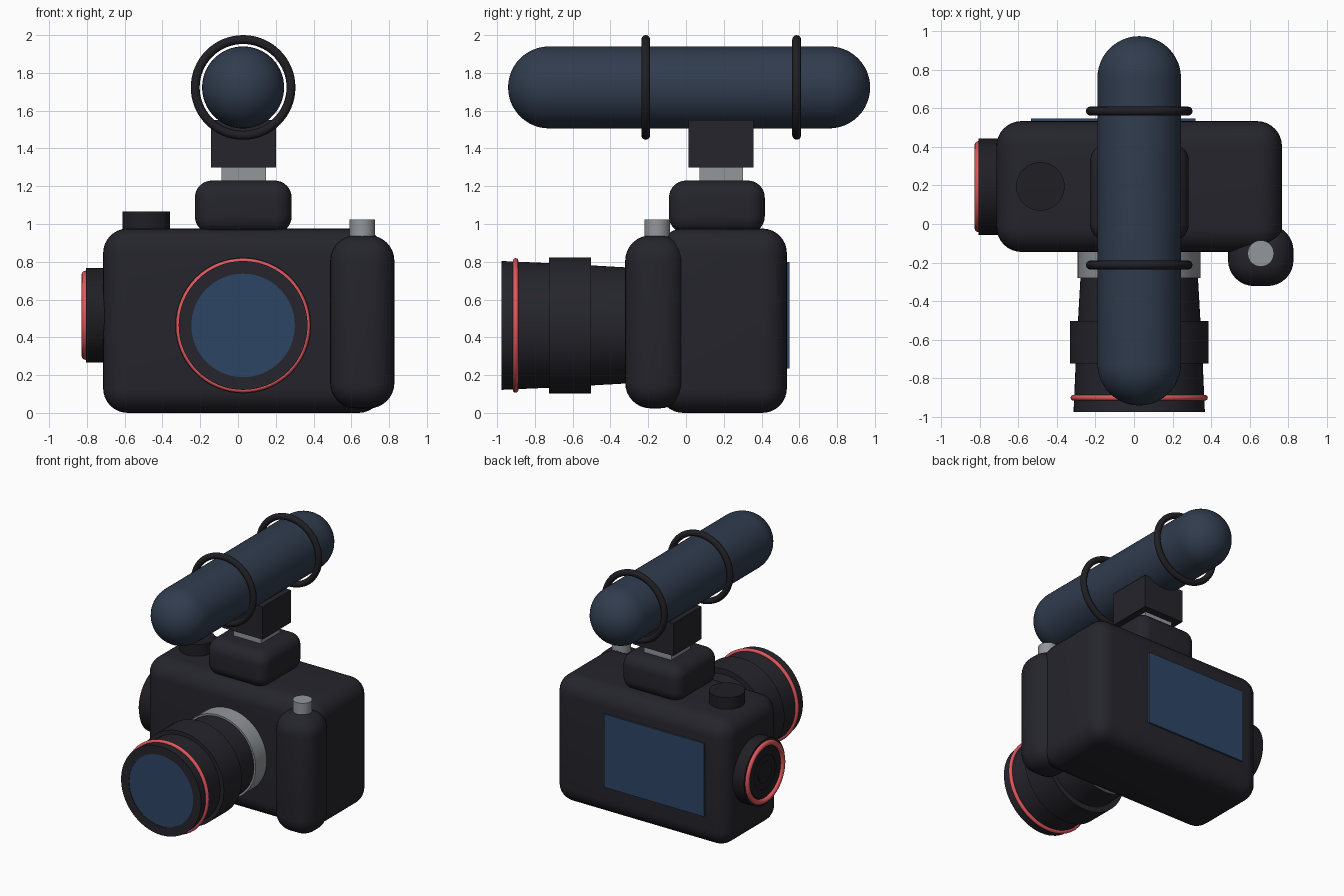
import bpy, bmesh, math
from mathutils import Matrix, Vector

if "Cube" in bpy.data.objects:
    bpy.data.objects.remove(bpy.data.objects["Cube"])


def material(name, rgb):
    m = bpy.data.materials.new(name)
    m.diffuse_color = (*rgb, 1)
    m.use_nodes = True
    m.node_tree.nodes["Principled BSDF"].inputs["Base Color"].default_value = m.diffuse_color
    return m


BODY = material("charcoal body", (0.018, 0.018, 0.025))
DARK = material("black rubber", (0.014, 0.014, 0.018))
GLASS = material("blue glass", (0.027, 0.060, 0.130))
FOAM = material("slate foam", (0.030, 0.045, 0.076))
SILVER = material("silver metal", (0.29, 0.31, 0.33))
RED = material("red trim", (0.75, 0.095, 0.105))

CX = 0.027  # shared centre line of body, lens and microphone

# Rotations taking the lathe axis (z) to a world axis
AXES = {"z": Matrix.Identity(4),
        "y": Matrix.Rotation(-math.pi / 2, 4, "X"),
        "x": Matrix.Rotation(math.pi / 2, 4, "Y")}


def finish(name, bm, mat):
    bmesh.ops.recalc_face_normals(bm, faces=bm.faces)
    mesh = bpy.data.meshes.new(name)
    bm.to_mesh(mesh)
    bm.free()
    mesh.materials.append(mat)
    ob = bpy.data.objects.new(name, mesh)
    bpy.context.collection.objects.link(ob)
    bpy.ops.object.select_all(action="DESELECT")
    ob.select_set(True)
    bpy.context.view_layer.objects.active = ob
    bpy.ops.object.shade_smooth_by_angle(angle=math.radians(35))
    return ob


def box(name, lo, hi, mat, bevel=0.0):
    lo, hi = Vector(lo), Vector(hi)
    bm = bmesh.new()
    bmesh.ops.create_cube(bm, size=1, matrix=Matrix.Translation((lo + hi) / 2)
                          @ Matrix.Diagonal((*(hi - lo), 1)))
    if bevel:
        bmesh.ops.bevel(bm, geom=bm.edges[:], offset=bevel, segments=8,
                        profile=0.5, affect="EDGES", clamp_overlap=True)
    return finish(name, bm, mat)


def lathe(name, profile, axis, origin, mat, closed=False, steps=64):
    """Spin (radius, distance along axis) points around an axis."""
    bm = bmesh.new()
    verts = [bm.verts.new((r, 0, t)) for r, t in profile]
    edges = [bm.edges.new(p) for p in zip(verts, verts[1:])]
    if closed:
        edges.append(bm.edges.new((verts[-1], verts[0])))
    bmesh.ops.spin(bm, geom=verts + edges, cent=(0, 0, 0), axis=(0, 0, 1),
                   angle=2 * math.pi, steps=steps)
    bmesh.ops.remove_doubles(bm, verts=bm.verts, dist=1e-5)
    bm.transform(Matrix.Translation(origin) @ AXES[axis])
    return finish(name, bm, mat)


def cylinder(name, r, a, b, axis, origin, mat):
    return lathe(name, [(0, a), (r, a), (r, b), (0, b)], axis, origin, mat)


def ring(name, major, minor, t, axis, origin, mat):
    pts = [(major + minor * math.cos(k * math.pi / 6),
            t + minor * math.sin(k * math.pi / 6)) for k in range(12)]
    return lathe(name, pts, axis, origin, mat, closed=True)


# Camera body, hand grip and viewfinder hump
box("camera_body", (-0.714, -0.145, 0), (0.768, 0.534, 0.976), BODY, 0.13)
box("hand_grip", (0.488, -0.322, 0.024), (0.828, -0.004, 0.94), BODY, 0.135)
box("viewfinder_hump", (-0.228, -0.09, 0.95), (0.284, 0.417, 1.23), BODY, 0.09)

# Rear screen
box("rear_screen", (-0.535, 0.52, 0.235), (0.318, 0.547, 0.80), GLASS)

# Top controls
cylinder("mode_dial", 0.126, 0.95, 1.065, "z", (-0.486, 0.195, 0), DARK)
cylinder("shutter_button", 0.068, 0.92, 1.024, "z", (0.658, -0.153, 0), SILVER)

# Main lens
lens = (CX, 0, 0.463)
cylinder("lens_mount", 0.319, -0.28, -0.12, "y", lens, SILVER)
lathe("lens_barrel", [(0, -0.2), (0.305, -0.2), (0.305, -0.28), (0.318, -0.504),
                      (0.36, -0.504), (0.36, -0.725), (0.33, -0.725),
                      (0.341, -0.977), (0.274, -0.977), (0.274, -0.965),
                      (0, -0.965)], "y", lens, BODY)
ring("lens_trim_ring", 0.342, 0.0145, -0.902, "y", lens, RED)
cylinder("front_glass", 0.274, -0.974, -0.96, "y", lens, GLASS)

# Round side knob with red rim and concentric steps
knob = (0, 0.194, 0.517)
lathe("side_knob", [(0, -0.68), (0.25, -0.68), (0.25, -0.806), (0.19, -0.806),
                    (0.19, -0.812), (0.13, -0.812), (0.13, -0.806),
                    (0.08, -0.806), (0.08, -0.812), (0, -0.812)],
      "x", knob, DARK)
ring("side_knob_trim", 0.216, 0.02, -0.808, "x", knob, RED)

# Accessory shoe and microphone mount
box("accessory_shoe", (-0.087, 0.071, 1.2), (0.147, 0.303, 1.32), SILVER)
box("microphone_mount", (-0.142, 0.014, 1.298), (0.2, 0.358, 1.55), BODY)

# Capsule microphone
mic = (CX, 0, 1.723)
R, Y0, Y1 = 0.217, -0.942, 0.975
quarter = [k * math.pi / 24 for k in range(13)]
front = [(R * math.sin(a), Y0 + R - R * math.cos(a)) for a in quarter]
back = [(R * math.cos(a), Y1 - R + R * math.sin(a)) for a in quarter]
for p in (front, back):
    p[0 if p is front else -1] = (0, Y0 if p is front else Y1)
lathe("microphone", front + back, "y", mic, FOAM)

# Shock mount rings around the microphone
for label, y in (("front", -0.213), ("rear", 0.586)):
    ring(label + "_shock_ring", 0.2535, 0.0235, y, "y", mic, DARK)
